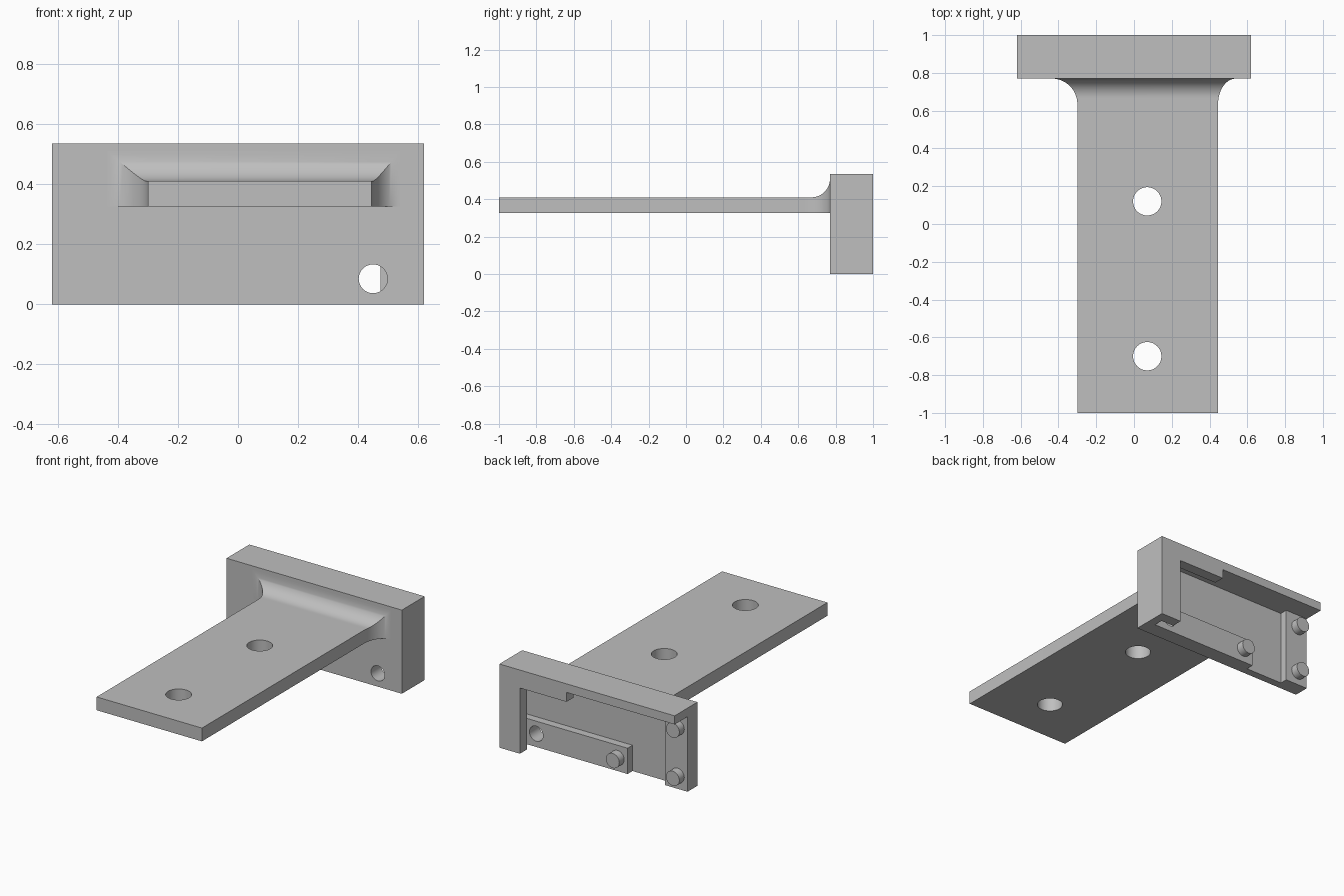
import bpy, bmesh, math
from mathutils import Matrix, Vector

default = bpy.data.objects.get("Cube")
if default:
    bpy.data.objects.remove(default, do_unlink=True)

grey = bpy.data.materials.new("plain_grey")
grey.use_nodes = True
colour = (0.52, 0.52, 0.52, 1)
grey.diffuse_color = colour
grey.node_tree.nodes["Principled BSDF"].inputs["Base Color"].default_value = colour


def finish(name, bm):
    bmesh.ops.recalc_face_normals(bm, faces=bm.faces)
    mesh = bpy.data.meshes.new(name)
    bm.to_mesh(mesh)
    bm.free()
    obj = bpy.data.objects.new(name, mesh)
    bpy.context.collection.objects.link(obj)
    mesh.materials.append(grey)
    return obj


def box(name, xs, ys, zs):
    bm = bmesh.new()
    bmesh.ops.create_cube(bm, size=1)
    for v in bm.verts:
        v.co = Vector([a + (b - a) * (c + 0.5) for (a, b), c in zip((xs, ys, zs), v.co)])
    return finish(name, bm)


def cylinder(name, centre, radius, depth, along_y=True):
    bm = bmesh.new()
    turn = Matrix.Rotation(math.pi / 2 if along_y else 0, 4, "X")
    bmesh.ops.create_cone(bm, cap_ends=True, segments=48, radius1=radius, radius2=radius,
                          depth=depth, matrix=Matrix.Translation(centre) @ turn)
    return finish(name, bm)


def cut(target, cutter):
    mod = target.modifiers.new("cut", "BOOLEAN")
    mod.operation = "DIFFERENCE"
    mod.solver = "EXACT"
    mod.object = cutter
    bpy.context.view_layer.objects.active = target
    bpy.ops.object.modifier_apply(modifier=mod.name)
    bpy.data.objects.remove(cutter, do_unlink=True)


def smooth(obj):
    bpy.ops.object.select_all(action="DESELECT")
    obj.select_set(True)
    bpy.context.view_layer.objects.active = obj
    bpy.ops.object.shade_smooth_by_angle(angle=math.radians(30))


# Levels shared by the mounting block
FRONT, FLOOR, PAD, LIP, BACK = 0.77, 0.82, 0.87, 0.93, 1.0
SLOT_TOP, SLOT_END = 0.48, 0.565

# Mounting block with an open sliding pocket in its back
block = box("mounting_block", (-0.62, 0.62), (FRONT, BACK), (0, 0.535))
pockets = [
    ((-0.8, SLOT_END), (PAD, LIP), (-0.1, SLOT_TOP)),        # slot behind the lips
    ((-0.8, 0.145), (0.9, 1.1), (-0.1, SLOT_TOP)),           # wide opening
    ((0.1, 0.475), (0.9, 1.1), (-0.1, 0.42)),                # opening under the tab
    ((-0.46, SLOT_END), (FLOOR, 0.9), (0.165, SLOT_TOP)),    # floor above the bar
    ((-0.46, -0.196), (FLOOR, 0.9), (-0.1, 0.3)),            # floor beside the bar
]
for xs, ys, zs in pockets:
    cut(block, box("cutter", xs, ys, zs))
cut(block, cylinder("cutter", (0.45, 0.8, 0.085), 0.048, 0.2))
smooth(block)

# Arm plate, swept along y and flaring into the block with fillets
SIDE, TOP, STEPS = 0.135, 0.1, 20
sections = [(-1.0, 0, 0)]
for i in range(STEPS + 1):
    t = math.pi / 2 * i / STEPS
    y = FRONT - SIDE + SIDE * math.sin(t)
    reach = max(0, TOP - (FRONT - y))
    sections.append((y, 1 - math.cos(t), TOP - math.sqrt(max(0, TOP ** 2 - reach ** 2))))
sections.append((FRONT + 0.02,) + sections[-1][1:])

bm = bmesh.new()
rings = []
for y, flare, rise in sections:
    left, right = -0.30 - SIDE * flare, 0.445 + 0.095 * flare
    low, high = 0.325, 0.41 + rise
    rings.append([bm.verts.new((x, y, z)) for x, z in
                  ((left, low), (right, low), (right, high), (left, high))])
for a, b in zip(rings, rings[1:]):
    for i in range(4):
        j = (i + 1) % 4
        bm.faces.new((a[i], a[j], b[j], b[i]))
bm.faces.new(rings[0])
bm.faces.new(rings[-1])
arm = finish("arm_plate", bm)
for y in (0.12, -0.70):
    cut(arm, cylinder("cutter", (0.07, y, 0.37), 0.075, 0.4, along_y=False))
smooth(arm)

# Locating pins on the pad and the bar
for name, x, z in (("lower_pad_pin", -0.55, 0.085), ("upper_pad_pin", -0.55, 0.393),
                   ("bar_pin", -0.125, 0.085)):
    smooth(cylinder(name, (x, 0.89, z), 0.047, 0.06))
